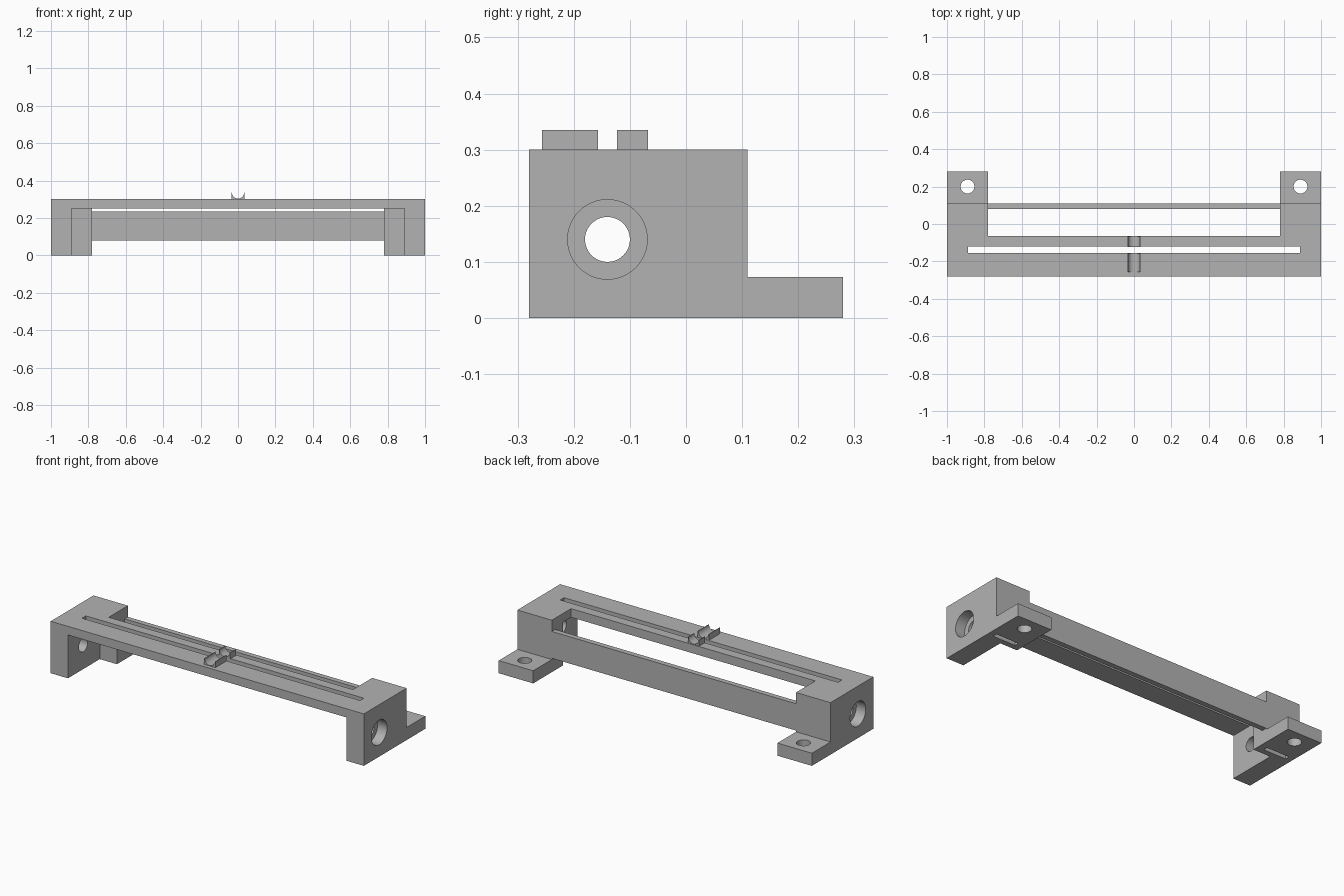
import bpy
import bmesh
import math

cube = bpy.data.objects.get("Cube")
if cube:
    bpy.data.objects.remove(cube, do_unlink=True)

grey = bpy.data.materials.new("plain grey")
grey.use_nodes = True
colour = (0.45, 0.45, 0.45, 1)
grey.diffuse_color = colour
grey.node_tree.nodes["Principled BSDF"].inputs["Base Color"].default_value = colour


def prism(name, points, offset):
    """Extrude a closed outline along a vector."""
    bm = bmesh.new()
    face = bm.faces.new([bm.verts.new(p) for p in points])
    side = bmesh.ops.extrude_face_region(bm, geom=[face])["geom"]
    moved = [v for v in side if isinstance(v, bmesh.types.BMVert)]
    bmesh.ops.translate(bm, verts=moved, vec=offset)
    bmesh.ops.recalc_face_normals(bm, faces=bm.faces)
    mesh = bpy.data.meshes.new(name)
    bm.to_mesh(mesh)
    bm.free()
    mesh.materials.append(grey)
    obj = bpy.data.objects.new(name, mesh)
    bpy.context.collection.objects.link(obj)
    return obj


def box(name, x, y, z):
    base = [(x[0], y[0], z[0]), (x[1], y[0], z[0]),
            (x[1], y[1], z[0]), (x[0], y[1], z[0])]
    return prism(name, base, (0, 0, z[1] - z[0]))


def rod(name, centre, radius, length, axis):
    """Cylinder around x, y or z, starting at centre."""
    points = []
    for i in range(48):
        a = math.tau * i / 48
        ring = [radius * math.cos(a), radius * math.sin(a)]
        ring.insert(axis, 0)
        points.append([c + r for c, r in zip(centre, ring)])
    offset = [0, 0, 0]
    offset[axis] = length
    return prism(name, points, offset)


def activate(obj):
    bpy.ops.object.select_all(action="DESELECT")
    obj.select_set(True)
    bpy.context.view_layer.objects.active = obj


def cut(target, cutter):
    cutter.hide_render = True
    mod = target.modifiers.new("cut", "BOOLEAN")
    mod.operation = "DIFFERENCE"
    mod.solver = "EXACT"
    mod.object = cutter
    activate(target)
    bpy.ops.object.modifier_apply(modifier=mod.name)
    bpy.data.objects.remove(cutter, do_unlink=True)


# Bracket body: stepped side profile across the full width
profile = [(-0.28, 0), (0.28, 0), (0.28, 0.073), (0.11, 0.073), (0.11, 0.3), (-0.28, 0.3)]
body = prism("bracket_body", [(-1, y, z) for y, z in profile], (2, 0, 0))

# Openings between the ends, leaving the top rail and the back rail
inner = (-0.78, 0.78)
cut(body, box("front_recess", (-0.89, 0.89), (-0.4, 0.01), (-0.1, 0.25)))
cut(body, box("middle_opening", inner, (-0.065, 0.08), (-0.1, 0.4)))
cut(body, box("foot_gap", inner, (0.11, 0.4), (-0.1, 0.4)))
cut(body, box("above_back_rail", inner, (0.05, 0.4), (0.235, 0.4)))
cut(body, box("below_back_rail", inner, (0.05, 0.4), (-0.1, 0.08)))

# Long slot in the top rail
cut(body, box("rail_slot", (-0.888, 0.888), (-0.155, -0.12), (0.2, 0.4)))

# Counterbored side holes, foot screw holes and slits under the feet
for s in (-1, 1):
    cut(body, rod("side_hole", (s * 0.8, -0.14, 0.14), 0.04, s * 0.3, 0))
    cut(body, rod("counterbore", (s * 0.94, -0.14, 0.14), 0.071, s * 0.1, 0))
    cut(body, rod("foot_hole", (s * 0.89, 0.2, -0.1), 0.037, 0.3, 2))
    cut(body, box("foot_slit", sorted((s * 0.82, s * 0.965)), (0.042, 0.068), (-0.1, 0.1)))

# Two small cradles with a round channel on the top rail
cradles = []
for name, y in (("front_cradle", (-0.257, -0.157)), ("rear_cradle", (-0.123, -0.068))):
    cradle = box(name, (-0.036, 0.036), y, (0.299, 0.335))
    cut(cradle, rod("channel", (0, -0.4, 0.336), 0.033, 0.5, 1))
    cradles.append(cradle)

for obj in [body] + cradles:
    activate(obj)
    bpy.ops.object.shade_smooth_by_angle(angle=math.radians(30))
